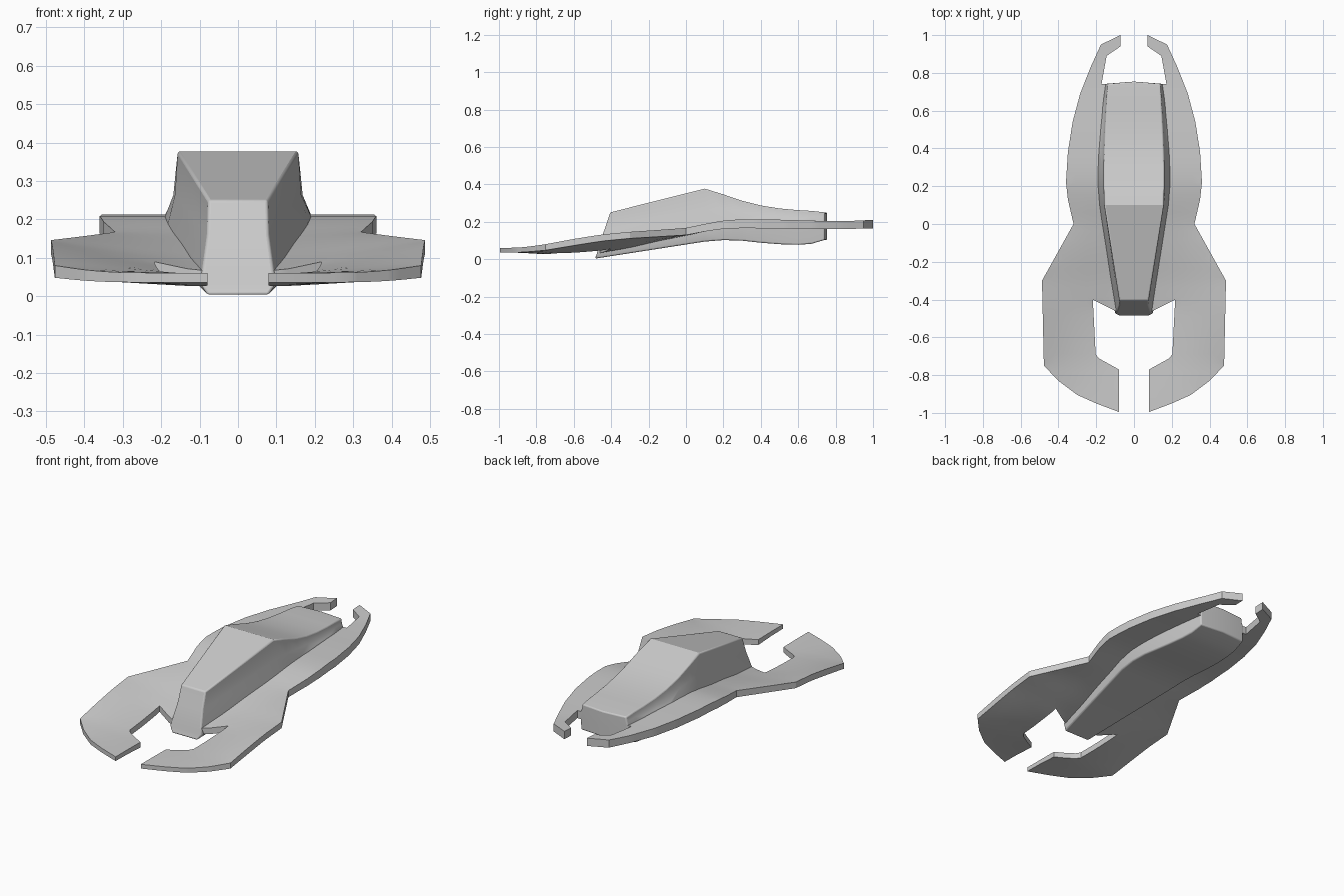
import bpy, bmesh
from mathutils import Vector

if "Cube" in bpy.data.objects:
    bpy.data.objects.remove(bpy.data.objects["Cube"])


def lerp_table(table, v):
    # piecewise smooth lookup in rows of (key, value, value, ...)
    if v <= table[0][0]:
        return table[0][1:]
    for a, b in zip(table, table[1:]):
        if v <= b[0]:
            t = (v - a[0]) / (b[0] - a[0])
            return [p + (q - p) * t for p, q in zip(a[1:], b[1:])]
    return table[-1][1:]


def finish(bm, name, bevel, angle):
    bmesh.ops.recalc_face_normals(bm, faces=bm.faces)
    me = bpy.data.meshes.new(name)
    bm.to_mesh(me)
    bm.free()
    ob = bpy.data.objects.new(name, me)
    bpy.context.collection.objects.link(ob)
    bpy.ops.object.select_all(action='DESELECT')
    ob.select_set(True)
    bpy.context.view_layer.objects.active = ob
    bpy.ops.object.shade_smooth_by_angle(angle=0.5)
    if bevel:
        b = ob.modifiers.new("rounded_edges", 'BEVEL')
        b.width, b.segments, b.limit_method, b.angle_limit = bevel, 3, 'ANGLE', angle
    return ob


# Deck with front and rear prongs: half outline, sliced, bent to shape, thickened
outline = [(0, .74), (.172, .74), (.145, .89), (.072, .94), (.072, 1.0), (.175, .95),
           (.23, .83), (.285, .69), (.325, .54), (.35, .38), (.36, .22), (.35, .13),
           (.32, 0), (.487, -.3), (.477, -.75), (.4, -.83), (.3, -.905), (.2, -.95),
           (.08, -.995), (.08, -.77), (.185, -.712), (.203, -.69), (.218, -.4),
           (.09, -.465), (0, -.465)]
# y, top height near hull, top height at outer edge, thickness, outer x
deck_shape = [(-1, .06, .06, .024, .3), (-.88, .06, .064, .026, .4), (-.75, .058, .08, .032, .477),
              (-.6, .06, .108, .035, .48), (-.45, .068, .132, .035, .485), (-.3, .095, .146, .035, .487),
              (-.15, .13, .156, .036, .4), (0, .162, .167, .038, .32), (.1, .188, .188, .04, .34),
              (.2, .207, .207, .044, .36), (.3, .213, .213, .047, .36), (.5, .211, .211, .047, .36),
              (.7, .205, .205, .045, .36), (.85, .203, .203, .042, .36), (1, .21, .21, .045, .36)]

bm = bmesh.new()
bm.faces.new([bm.verts.new((x, y, 0)) for x, y in outline])
cuts = [((0, i * .05 + .013, 0), (0, 1, 0)) for i in range(-19, 20)]
cuts += [((x, 0, 0), (1, 0, 0)) for x in (.13, .25, .31, .365, .42)]
for co, no in cuts:
    bmesh.ops.bisect_plane(bm, geom=bm.verts[:] + bm.edges[:] + bm.faces[:],
                           plane_co=co, plane_no=no, dist=1e-5)
top = bm.faces[:]
ext = bmesh.ops.extrude_face_region(bm, geom=top, use_keep_orig=True)
lower = {g for g in ext['geom'] if isinstance(g, bmesh.types.BMVert)}
for v in bm.verts:
    zi, zo, th, xo = lerp_table(deck_shape, v.co.y)
    t = min(1, max(0, (v.co.x - .1) / (xo - .1)))
    v.co.z = zi + (zo - zi) * t ** 1.3 - (th if v in lower else 0)
seam = [f for f in bm.faces if all(abs(v.co.x) < 1e-5 for v in f.verts)]
bmesh.ops.delete(bm, geom=seam, context='FACES_ONLY')
bmesh.ops.triangulate(bm, faces=[f for f in bm.faces if len(f.verts) > 4])
deck = finish(bm, "deck", 0, 0)
m = deck.modifiers.new("mirror", 'MIRROR')
m.use_clip = True

# Hull: loft of mirrored sections (y, roof x, roof z, base x, base z, floor x, floor z)
sections = [(.1, .157, .377, .182, .19, .172, .094), (.2, .16, .346, .19, .208, .178, .102),
            (.3, .16, .312, .19, .212, .178, .099), (.4, .157, .287, .186, .211, .175, .088),
            (.5, .153, .271, .178, .21, .17, .08), (.6, .148, .262, .168, .208, .162, .077),
            (.67, .144, .258, .16, .206, .155, .082), (.742, .14, .25, .15, .205, .147, .103)]
# slanted nose section
rings = [[(.077, -.405, .25), (.08, -.435, .16), (.092, -.468, .07), (.1, -.475, .035), (.079, -.486, .003)]]
for y, rx, rz, bx, bz, fx, fz in sections:
    rings.append([(rx, y, rz), (rx + (bx - rx) * .28, y, bz + (rz - bz) * .4),
                  (bx, y, bz), (bx, y, bz - .04), (fx, y, fz)])
bm = bmesh.new()
loops = []
for r in rings:
    full = r + [(-x, y, z) for x, y, z in reversed(r)]
    loops.append([bm.verts.new(p) for p in full])
n = len(loops[0])
for a, b in zip(loops, loops[1:]):
    for i in range(n):
        j = (i + 1) % n
        bm.faces.new((a[i], a[j], b[j], b[i]))
# End caps: strips between left and right; the rear one bows out slightly
for loop, bow in ((loops[0], 0), (loops[-1], .012)):
    mids = []
    for i in range(5):
        p = (loop[i].co + loop[n - 1 - i].co) / 2 + Vector((0, bow, 0))
        mids.append(bm.verts.new(p) if bow else None)
    for i in range(4):
        l, r = (loop[n - 1 - i], loop[n - 2 - i]), (loop[i], loop[i + 1])
        if bow:
            bm.faces.new((r[0], r[1], mids[i + 1], mids[i]))
            bm.faces.new((mids[i], mids[i + 1], l[1], l[0]))
        else:
            bm.faces.new((r[0], r[1], l[1], l[0]))
    if bow:
        bm.faces.new((loop[0], mids[0], loop[n - 1]))
        bm.faces.new((loop[4], loop[5], mids[4]))
finish(bm, "hull", .007, .6)
